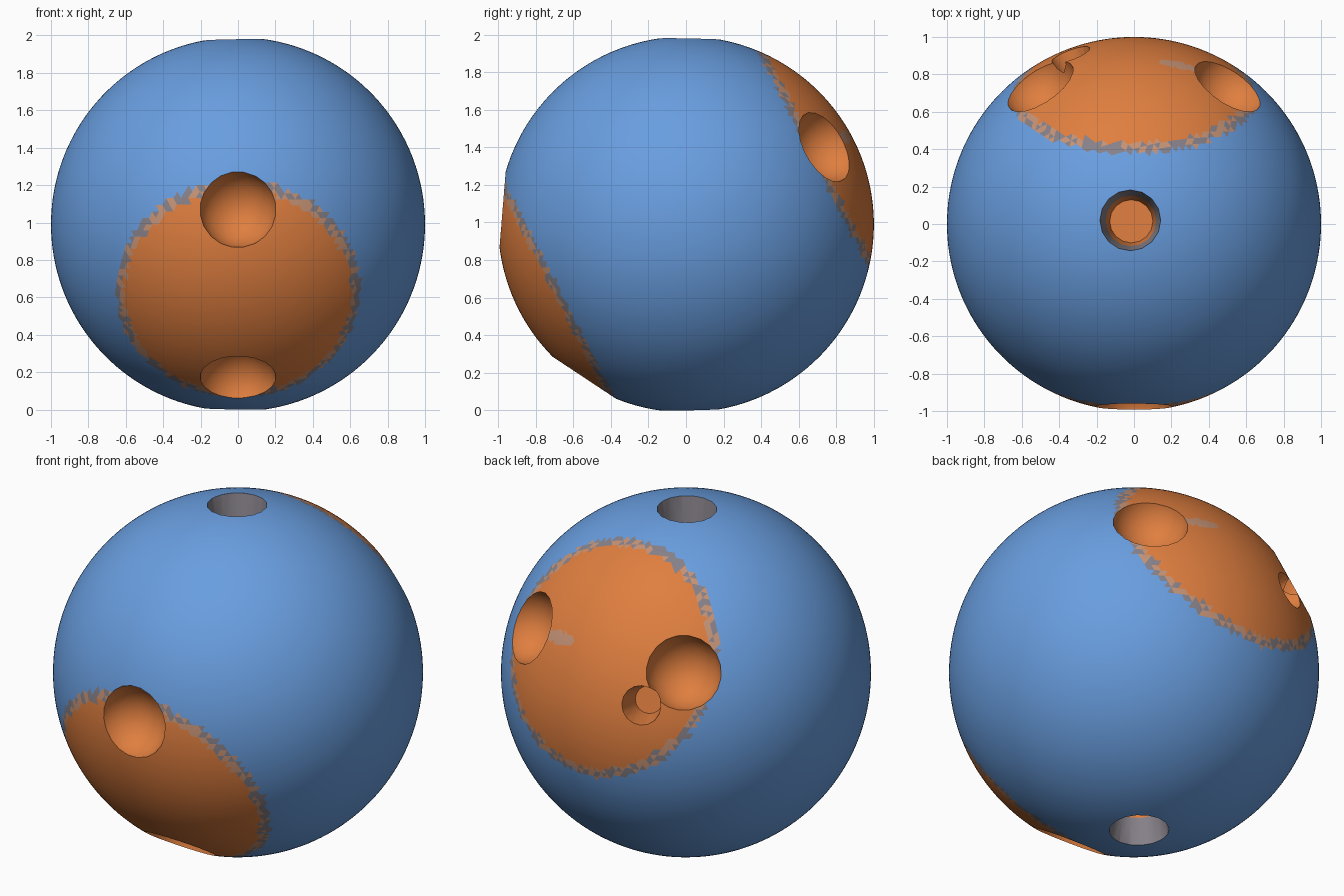
import bpy, bmesh, math, random
from mathutils import Vector, Matrix

random.seed(4)
cube = bpy.data.objects.get("Cube")
if cube:
    bpy.data.objects.remove(cube)

CENTRE = Vector((0, 0, 0.99))
CAP_AXIS = Vector((0, 0.89, 0.455)).normalized()
BLUE, ORANGE, PALE, SLATE = range(4)


def material(name, colour):
    m = bpy.data.materials.new(name)
    m.use_nodes = True
    m.diffuse_color = (*colour, 1)
    m.node_tree.nodes["Principled BSDF"].inputs["Base Color"].default_value = (*colour, 1)
    return m


MATERIALS = [
    material("blue", (0.14, 0.34, 0.74)),
    material("orange", (0.74, 0.21, 0.05)),
    material("pale_orange", (0.56, 0.29, 0.18)),
    material("slate", (0.24, 0.22, 0.25)),
]


def make_object(name, bm):
    mesh = bpy.data.meshes.new(name)
    bm.to_mesh(mesh)
    bm.free()
    for m in MATERIALS:
        mesh.materials.append(m)
    ob = bpy.data.objects.new(name, mesh)
    ob.location = CENTRE
    bpy.context.collection.objects.link(ob)
    return ob


# Ball with two opposite orange caps, each edged by a ragged mixed band
bm = bmesh.new()
bmesh.ops.create_icosphere(bm, subdivisions=6, radius=1)
glint = Vector((0.24, 0.85, 0.47)).normalized()
for f in bm.faces:
    f.smooth = True
    d = f.calc_center_median().normalized()
    angle = math.degrees(math.acos(min(1, abs(d.dot(CAP_AXIS)))))
    angle += random.uniform(-0.6, 0.6)
    if angle < 37.3:
        f.material_index = ORANGE
    elif angle < 39:
        f.material_index = random.choice((PALE, PALE, SLATE))
    elif angle < 40.7:
        f.material_index = random.choice((SLATE, SLATE, PALE))
    # faded streak on the back cap
    off = d - glint
    along = off.dot(Vector((0.85, -0.4, -0.2)).normalized())
    if off.length < 0.12 and off.length_squared - along ** 2 < 0.0012:
        f.material_index = PALE
body = make_object("ball_body", bm)


def cut(name, bm, direction):
    """Turn a z-aligned cutter to a direction and subtract it from the ball."""
    turn = Vector((0, 0, 1)).rotation_difference(Vector(direction)).to_matrix().to_4x4()
    bm.transform(turn)
    for f in bm.faces:
        f.smooth = True
    cutter = make_object(name, bm)
    cutter.hide_render = True
    mod = body.modifiers.new(name, 'BOOLEAN')
    mod.operation = 'DIFFERENCE'
    mod.solver = 'EXACT'
    mod.object = cutter
    bpy.context.view_layer.objects.active = body
    bpy.ops.object.modifier_apply(modifier=mod.name)
    bpy.data.objects.remove(cutter)


def pit(name, direction, rim, depth, wall):
    """Tapered pit whose upper wall may differ from its floor."""
    bm = bmesh.new()
    top = 1.1
    bottom = 1 - depth
    slope = rim * 0.3 / depth
    bmesh.ops.create_cone(bm, cap_ends=True, segments=16, radius1=rim * 0.7,
                          radius2=rim + slope * 0.1, depth=top - bottom,
                          matrix=Matrix.Translation((0, 0, (top + bottom) / 2)))
    split = 1 - depth * 0.6
    bmesh.ops.bisect_plane(bm, geom=bm.verts[:] + bm.edges[:] + bm.faces[:],
                           plane_co=(0, 0, split), plane_no=(0, 0, 1))
    for f in bm.faces:
        f.material_index = wall if f.calc_center_median().z > split else ORANGE
    cut(name, bm, direction)


def scoop(name, direction):
    """Rounded dent at the edge of a cap."""
    bm = bmesh.new()
    bmesh.ops.create_icosphere(bm, subdivisions=3, radius=0.21,
                               matrix=Matrix.Translation((0, 0, 1.03)))
    for f in bm.faces:
        f.material_index = ORANGE
    cut(name, bm, direction)


# Dents: side by side on the back cap, one above the other on the front cap
for side, label in ((-1, "right"), (1, "left")):
    scoop("back_dent_" + label, (side * 0.51, 0.75, 0.42))
scoop("front_dent_upper", (0, -0.99, 0.08))
scoop("front_dent_lower", (0, -0.55, -0.83))

# Holes at both poles and a small one in the back cap
pit("top_hole", (-0.02, 0.02, 1), 0.165, 0.28, SLATE)
pit("bottom_hole", (-0.02, 0.02, -1), 0.165, 0.28, SLATE)
pit("small_back_hole", (-0.34, 0.91, 0.24), 0.11, 0.18, ORANGE)

# Smooth surface with crisp rims
for ob in bpy.context.selected_objects:
    ob.select_set(False)
body.select_set(True)
bpy.context.view_layer.objects.active = body
bpy.ops.object.shade_smooth_by_angle(angle=math.radians(35))
